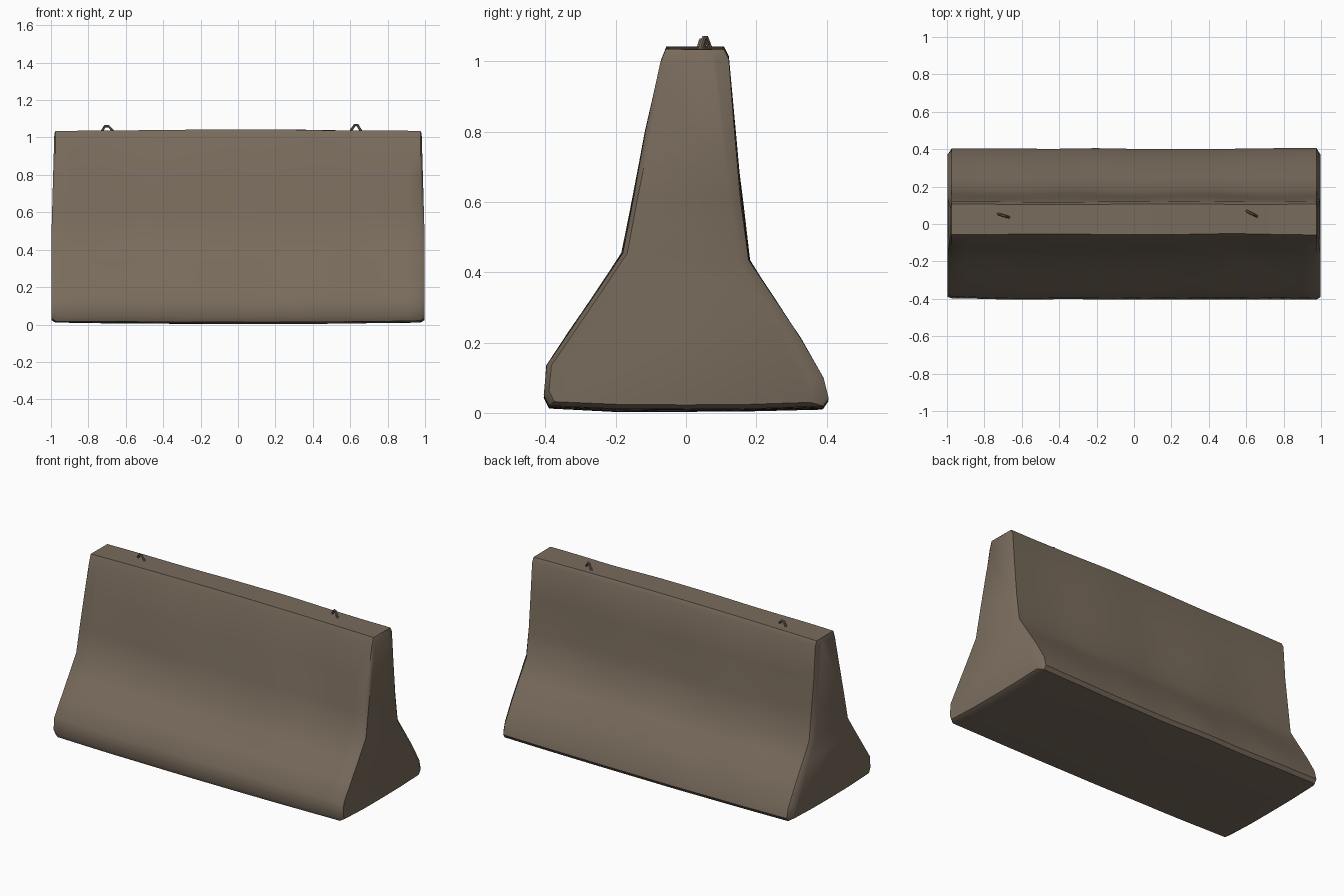
import bpy, bmesh, math
from mathutils import Vector, noise

if "Cube" in bpy.data.objects:
    bpy.data.objects.remove(bpy.data.objects["Cube"])


def material(name, color):
    m = bpy.data.materials.new(name)
    m.diffuse_color = (*color, 1)
    m.use_nodes = True
    m.node_tree.nodes["Principled BSDF"].inputs["Base Color"].default_value = m.diffuse_color
    return m


concrete = material("weathered concrete", (0.19, 0.148, 0.108))
steel = material("dull steel", (0.17, 0.135, 0.10))

# Cross-section (y, z), clockwise seen from +x, starting at the front toe
PROFILE = [(-0.39, 0.02), (-0.405, 0.05), (-0.398, 0.135), (-0.33, 0.235),
           (-0.255, 0.345), (-0.182, 0.455), (-0.155, 0.60), (-0.115, 0.80),
           (-0.072, 0.99), (-0.056, 1.032), (0.108, 1.032), (0.122, 1.005),
           (0.142, 0.80), (0.162, 0.60), (0.182, 0.435), (0.25, 0.33),
           (0.325, 0.215), (0.39, 0.10), (0.405, 0.04), (0.39, 0.018),
           (0.20, 0.012), (0.0, 0.011), (-0.2, 0.012)]
SHOULDERS = (5, 14)


def worn(x, y, z):
    """Gentle sag, crown and dents that make the cast surface uneven."""
    n = noise.noise(Vector((x * 2.6, y * 3 + 7, z * 2.2)))
    dy = (0.012 * n - 0.004) * (1 if y > 0 else -1)
    mid = 1 - x * x
    if z > 0.9:
        return Vector((x, y + dy * 0.5, z + 0.010 * mid + 0.004 * n))
    if z < 0.06:
        return Vector((x, y + dy * 0.6, max(0, z - 0.008 * mid + 0.003 * n)))
    return Vector((x, y + dy, z))


def end_ring(side):
    """Smaller outline of an end face, leaning in above the shoulder."""
    ring = []
    for y, z in PROFILE:
        x = 0.998 if z < 0.46 else 0.998 - 0.016 * (z - 0.46) / 0.57
        inset = 0.035 if y > 0 else 0.015
        k = min(1, abs(y) / 0.1)
        ny = y - math.copysign(inset * k, y)
        nz = z + 0.012 if z < 0.06 else (z - 0.008 if z > 0.9 else z)
        ring.append(Vector((side * x, ny, nz)))
    return ring


# Barrier body: rings lofted along x, closed with two-part end faces
bm = bmesh.new()
count = 28
rings = [end_ring(-1)]
for i in range(count + 1):
    x = -0.975 + 1.95 * i / count
    rings.append([worn(x, y, z) for y, z in PROFILE])
rings.append(end_ring(1))
loops = [[bm.verts.new(p) for p in r] for r in rings]
n = len(PROFILE)
for a, b in zip(loops, loops[1:]):
    for j in range(n):
        k = (j + 1) % n
        bm.faces.new((a[j], a[k], b[k], b[j]))
s0, s1 = SHOULDERS
for loop in (loops[0], loops[-1]):
    bm.faces.new(loop[s0:s1 + 1])
    bm.faces.new(loop[s1:] + loop[:s0 + 1])
bmesh.ops.recalc_face_normals(bm, faces=bm.faces[:])
mesh = bpy.data.meshes.new("barrier_body")
bm.to_mesh(mesh)
bm.free()
body = bpy.data.objects.new("barrier_body", mesh)
bpy.context.collection.objects.link(body)
mesh.materials.append(concrete)


def lifting_loop(name, points):
    """Bent steel bar cast into the top."""
    curve = bpy.data.curves.new(name, 'CURVE')
    curve.dimensions = '3D'
    curve.bevel_depth = 0.007
    curve.bevel_resolution = 1
    curve.use_fill_caps = True
    spline = curve.splines.new('POLY')
    spline.points.add(len(points) - 1)
    for p, co in zip(spline.points, points):
        p.co = (*co, 1)
    obj = bpy.data.objects.new(name, curve)
    bpy.context.collection.objects.link(obj)
    curve.materials.append(steel)
    return obj


# Lifting loops on the top
left = lifting_loop("lifting_loop_left", [
    (-0.735, 0.056, 1.01), (-0.727, 0.054, 1.035), (-0.712, 0.049, 1.06),
    (-0.692, 0.043, 1.06), (-0.668, 0.036, 1.035), (-0.662, 0.034, 1.01)])
right = lifting_loop("lifting_loop_right", [
    (0.597, 0.072, 1.01), (0.605, 0.068, 1.04), (0.625, 0.058, 1.067),
    (0.638, 0.051, 1.067), (0.655, 0.042, 1.04), (0.661, 0.039, 1.01)])

# Turn the loops into meshes and smooth everything
bpy.ops.object.select_all(action='DESELECT')
for o in (left, right):
    o.select_set(True)
bpy.context.view_layer.objects.active = left
bpy.ops.object.convert(target='MESH')
body.select_set(True)
bpy.context.view_layer.objects.active = body
bpy.ops.object.shade_smooth_by_angle(angle=math.radians(42))
